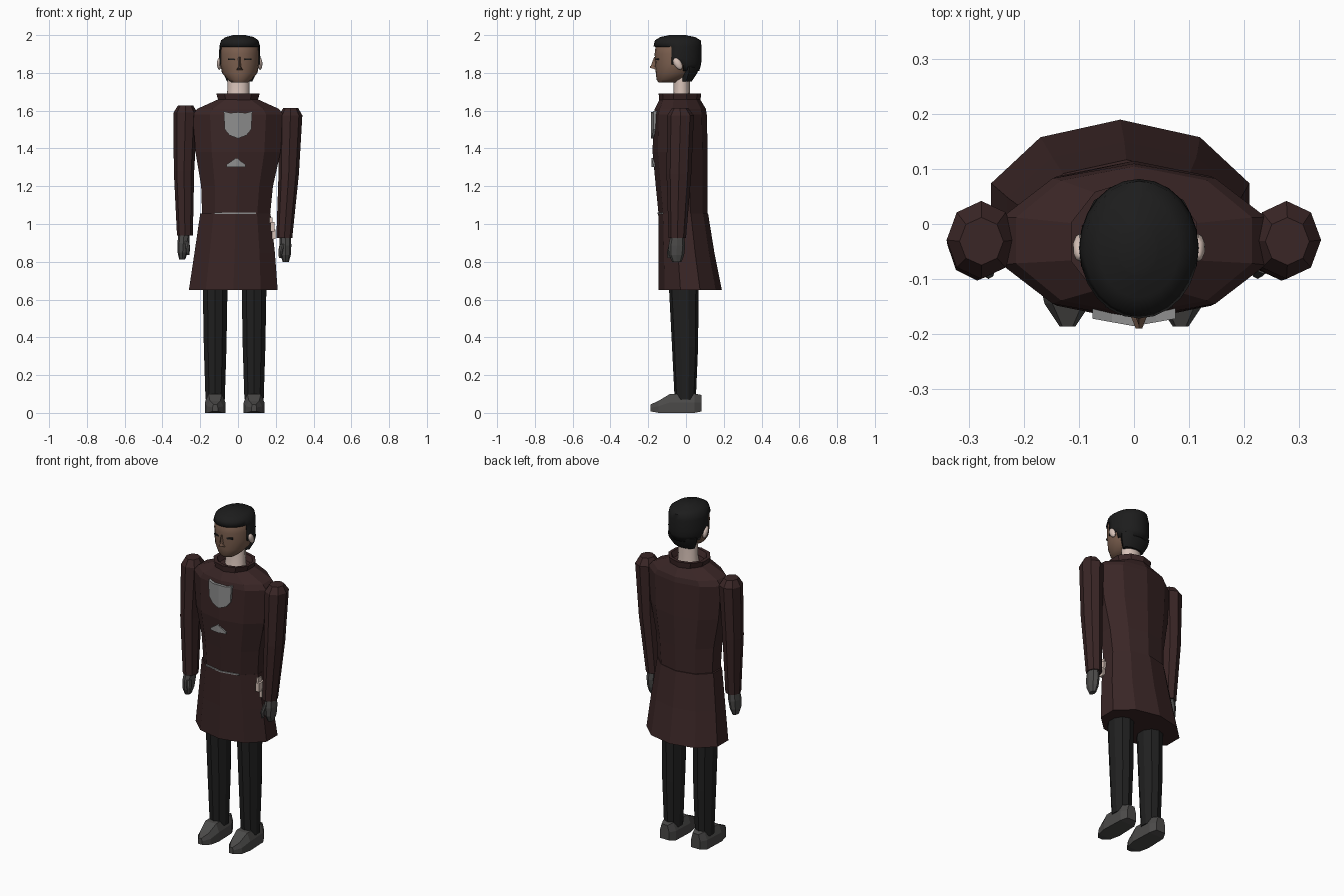
import bpy, bmesh, math
from mathutils import Vector

if "Cube" in bpy.data.objects:
    bpy.data.objects.remove(bpy.data.objects["Cube"])


def material(name, r, g, b):
    m = bpy.data.materials.new(name)
    m.use_nodes = True
    m.diffuse_color = (r, g, b, 1)
    bsdf = m.node_tree.nodes["Principled BSDF"]
    bsdf.inputs["Base Color"].default_value = (r, g, b, 1)
    bsdf.inputs["Roughness"].default_value = 0.9
    return m


COAT = material("dark maroon", 0.042, 0.019, 0.019)
BLACK = material("trouser black", 0.014, 0.014, 0.014)
HAIR = material("hair black", 0.012, 0.012, 0.012)
GREY = material("shoe grey", 0.07, 0.068, 0.066)
SILVER = material("silver", 0.27, 0.27, 0.27)
FACE = material("brown skin", 0.2, 0.115, 0.078)
PALE = material("pale skin", 0.68, 0.54, 0.48)


def finish(name, bm, mat, smooth=False):
    bmesh.ops.recalc_face_normals(bm, faces=bm.faces)
    me = bpy.data.meshes.new(name)
    bm.to_mesh(me)
    bm.free()
    me.materials.append(mat)
    ob = bpy.data.objects.new(name, me)
    bpy.context.collection.objects.link(ob)
    if smooth:
        bpy.ops.object.select_all(action="DESELECT")
        ob.select_set(True)
        bpy.context.view_layer.objects.active = ob
        bpy.ops.object.shade_smooth_by_angle(angle=math.radians(50))
    return ob


def skin(rings, caps=True):
    """Bridge equal-length rings of points."""
    bm = bmesh.new()
    rows = [[bm.verts.new(p) for p in ring] for ring in rings]
    n = len(rows[0])
    for a, b in zip(rows, rows[1:]):
        for i in range(n):
            j = (i + 1) % n
            bm.faces.new((a[i], a[j], b[j], b[i]))
    if caps:
        bm.faces.new(rows[0])
        bm.faces.new(rows[-1])
    return bm


def loft(sections, n, caps=True):
    """Sections are (z, left x, right x, front y, back y) of n-sided ovals."""
    rings = []
    for z, x0, x1, y0, y1 in sections:
        wide = max(math.sin(math.tau * i / n) for i in range(n))
        rx, ry = (x1 - x0) / 2 / wide, (y1 - y0) / 2
        rings.append([((x0 + x1) / 2 + rx * math.sin(math.tau * i / n),
                       (y0 + y1) / 2 - ry * math.cos(math.tau * i / n), z)
                      for i in range(n)])
    return skin(rings, caps)


def plate(name, outline, front, depth, bend, mat):
    """Half outline (x, z) from top to bottom, folded along the centre line."""
    bm = bmesh.new()
    for s in (-1, 1):
        pts = [(s * x, front + bend * x, z) for x, z in outline]
        a = [bm.verts.new(p) for p in pts]
        b = [bm.verts.new((p[0], p[1] + depth, p[2])) for p in pts]
        bm.faces.new(a)
        bm.faces.new(b)
        for i in range(len(a)):
            j = (i + 1) % len(a)
            if pts[i][0] or pts[j][0]:
                bm.faces.new((a[i], a[j], b[j], b[i]))
    bmesh.ops.remove_doubles(bm, verts=bm.verts, dist=0.0001)
    return finish(name, bm, mat)


def box(name, centre, size, mat, turn=0):
    bm = bmesh.new()
    bmesh.ops.create_cube(bm, size=1)
    for v in bm.verts:
        v.co = Vector(a * b for a, b in zip(v.co, size))
    ob = finish(name, bm, mat)
    ob.location = centre
    ob.rotation_euler.z = turn
    return ob


# Coat: torso, skirt, waist trim, collar
finish("coat_torso", loft([
    (1.05, -0.19, 0.17, -0.145, 0.113), (1.20, -0.195, 0.185, -0.16, 0.113),
    (1.38, -0.225, 0.225, -0.177, 0.115), (1.58, -0.24, 0.24, -0.172, 0.11),
    (1.61, -0.215, 0.215, -0.165, 0.105), (1.66, -0.105, 0.105, -0.14, 0.075)], 10), COAT)
finish("coat_skirt", loft([
    (0.65, -0.26, 0.21, -0.145, 0.19), (0.85, -0.23, 0.195, -0.145, 0.15),
    (1.055, -0.2, 0.172, -0.147, 0.117)], 10), COAT)
finish("coat_collar", loft([
    (1.64, -0.1, 0.1, -0.14, 0.075), (1.69, -0.115, 0.115, -0.145, 0.08),
    (1.69, -0.095, 0.1, -0.125, 0.06), (1.66, -0.08, 0.085, -0.11, 0.045)], 10), COAT)
plate("waist_trim", [(0, 1.061), (0.11, 1.061), (0.11, 1.053), (0, 1.053)],
      -0.151, 0.008, 0.19, SILVER).location.x = -0.014

# Chest badge and lower emblem
plate("chest_badge", [(0, 1.592), (0.04, 1.588), (0.076, 1.597), (0.07, 1.50),
                      (0.045, 1.47), (0, 1.453)], -0.186, 0.025, 0.18, SILVER)
plate("small_emblem", [(0, 1.35), (0.05, 1.315), (0.05, 1.303), (0, 1.303)],
      -0.182, 0.009, 0.18, SILVER).location.x = -0.01

# Sleeves, hands, legs and shoes for each side
for side, s, drop, lean in (("right", -1, 0, 0.008), ("left", 1, -0.015, -0.028)):
    def arm(rows):
        out = []
        for z, c, w, y0, y1 in rows:
            c = s * 0.278 + lean * (1.6 - z) / 0.66 * s * 1.0 + c * s
            out.append((z + drop, c - w, c + w, y0, y1))
        return loft(out, 8)

    finish(side + "_sleeve", arm([
        (0.94, -0.005, 0.042, -0.092, 0.0), (1.28, 0.004, 0.054, -0.103, 0.028),
        (1.59, 0, 0.063, -0.1, 0.042), (1.628, 0, 0.04, -0.075, 0.012)]), COAT)
    finish(side + "_hand", arm([
        (0.813, 0.008, 0.016, -0.072, -0.025), (0.85, 0.006, 0.027, -0.09, -0.01),
        (0.90, 0.003, 0.031, -0.093, -0.004), (0.95, 0, 0.03, -0.082, -0.01)]), GREY)
    finish(side + "_thumb", arm([
        (0.835, -0.022, 0.007, -0.098, -0.075), (0.87, -0.022, 0.012, -0.1, -0.068),
        (0.91, -0.014, 0.014, -0.09, -0.06)]), GREY)

    cx = -0.018 + s * 0.103
    finish(side + "_leg", loft([(z, cx - w, cx + w, y0, y1) for z, w, y0, y1 in (
        (0.07, 0.051, -0.06, 0.052), (0.35, 0.06, -0.074, 0.064),
        (0.7, 0.066, -0.092, 0.067))], 10), BLACK)
    rings = []
    for y, w, h, low in ((-0.187, 0.014, 0.045, 0.008), (-0.145, 0.042, 0.064, 0),
                         (-0.085, 0.055, 0.1, 0), (0.045, 0.05, 0.102, 0),
                         (0.082, 0.03, 0.095, 0.008)):
        rings.append([(cx + k * w, y, low + (h - low) * t) for k, t in (
            (-1, 0), (-1, 0.55), (-0.65, 1), (0.65, 1), (1, 0.55), (1, 0))])
    finish(side + "_shoe", skin(rings), GREY)

# Neck and head
finish("neck", loft([(1.6, -0.065, 0.07, -0.09, 0.03), (1.7, -0.057, 0.06, -0.065, 0.02),
                     (1.81, -0.055, 0.062, -0.065, 0.02)], 12), PALE, True)
finish("head", loft([
    (1.748, -0.035, 0.05, -0.145, -0.05), (1.765, -0.055, 0.072, -0.156, -0.01),
    (1.80, -0.085, 0.103, -0.16, 0.04), (1.85, -0.094, 0.112, -0.163, 0.06),
    (1.90, -0.095, 0.113, -0.166, 0.068), (1.95, -0.09, 0.108, -0.16, 0.068),
    (1.975, -0.06, 0.08, -0.13, 0.04)], 20), FACE, True)
rings = []
for y, w, lo, hi in ((-0.15, 0.02, 1.81, 1.835), (-0.172, 0.013, 1.822, 1.845),
                     (-0.19, 0.006, 1.826, 1.836)):
    rings.append([(0.009 - w, y, lo), (0.009 + w, y, lo), (0.009, y, hi)])
finish("nose", skin(rings), FACE)
finish("nose_bridge", skin([[(0.0, -0.155, 1.835), (0.018, -0.155, 1.835), (0.009, -0.186, 1.835)],
                            [(0.0, -0.16, 1.885), (0.018, -0.16, 1.885),
                             (0.009, -0.169, 1.885)]]), FACE)

# Hair: a shell cut away around the face, shorter at the nape
bm = loft([
    (1.81, -0.085, 0.103, -0.16, 0.07), (1.845, -0.1, 0.118, -0.168, 0.08),
    (1.875, -0.1, 0.118, -0.17, 0.082), (1.94, -0.099, 0.117, -0.172, 0.082),
    (1.972, -0.09, 0.108, -0.165, 0.078), (1.99, -0.065, 0.083, -0.135, 0.048),
    (1.998, -0.032, 0.045, -0.095, 0.004), (2.0, -0.028, 0.041, -0.09, 0.0)], 24)
face_side = []
for f in bm.faces:
    c = f.calc_center_median()
    if c.z < 1.94 and (c.y < -0.085 or (c.z < 1.84 and c.y < -0.02)):
        face_side.append(f)
bmesh.ops.delete(bm, geom=face_side, context="FACES")
hair = finish("hair", bm, HAIR, True)
thick = hair.modifiers.new("thickness", "SOLIDIFY")
thick.thickness = 0.008
thick.offset = -1
finish("nape_hair", loft([(1.755, -0.058, 0.076, -0.03, 0.03), (1.80, -0.08, 0.098, -0.03, 0.06),
                          (1.83, -0.085, 0.103, -0.03, 0.068)], 12), HAIR, True)

# Ears and eyes
for side, s in (("right", -1), ("left", 1)):
    bm = bmesh.new()
    bmesh.ops.create_uvsphere(bm, u_segments=10, v_segments=6, radius=1)
    for v in bm.verts:
        v.co = Vector((v.co.x * 0.013, v.co.y * 0.022 - 0.012 * v.co.z, v.co.z * 0.032))
    ear = finish(side + "_ear", bm, PALE, True)
    ear.location = (0.009 + s * 0.108, -0.043, 1.848)
    box(side + "_eye", (0.009 + s * 0.043, -0.153, 1.872), (0.036, 0.008, 0.01), HAIR, s * 0.28)

# Hip tool
box("tool_body", (0.182, -0.05, 0.985), (0.022, 0.055, 0.05), PALE)
box("tool_grip", (0.19, -0.04, 0.945), (0.018, 0.03, 0.05), PALE)
box("tool_tip", (0.175, -0.05, 1.02), (0.014, 0.03, 0.03), PALE)
